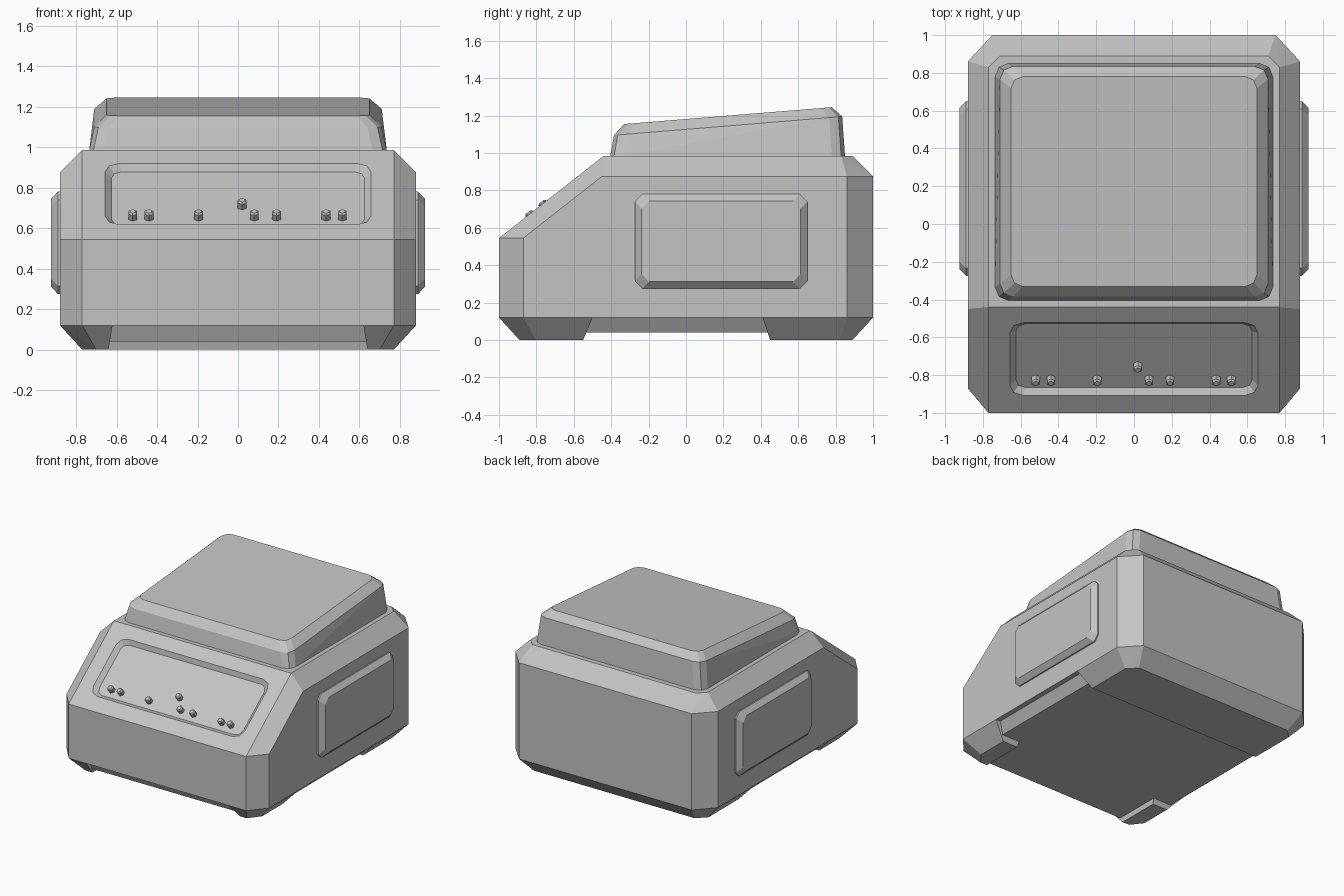
import bpy, bmesh, math
from mathutils import Matrix, Vector

cube = bpy.data.objects.get("Cube")
if cube:
    bpy.data.objects.remove(cube, do_unlink=True)

grey = bpy.data.materials.new("plain_grey")
grey.use_nodes = True
GREY = (0.55, 0.55, 0.55, 1)
grey.diffuse_color = GREY
grey.node_tree.nodes["Principled BSDF"].inputs["Base Color"].default_value = GREY


def hull(name, points, matrix=Matrix()):
    """Closed convex part wrapped around a few corner points."""
    bm = bmesh.new()
    for p in points:
        bm.verts.new(matrix @ Vector(p))
    result = bmesh.ops.convex_hull(bm, input=bm.verts)
    spare = {g for g in result["geom_interior"] + result["geom_unused"]
             if isinstance(g, bmesh.types.BMVert)}
    bmesh.ops.delete(bm, geom=list(spare), context="VERTS")
    bmesh.ops.dissolve_limit(bm, angle_limit=math.radians(1.5),
                             verts=bm.verts, edges=bm.edges)
    bmesh.ops.recalc_face_normals(bm, faces=bm.faces)
    mesh = bpy.data.meshes.new(name)
    bm.to_mesh(mesh)
    bm.free()
    mesh.materials.append(grey)
    obj = bpy.data.objects.new(name, mesh)
    bpy.context.collection.objects.link(obj)
    return obj


def mirrored(points):
    return [(s * x, y, z) for x, y, z in points for s in (1, -1)]


def ring(hx, v0, v1, r, steps=2):
    """Rectangle with faceted round corners, as (u, v) pairs."""
    pts = []
    for k, (sx, v) in enumerate(((1, v1), (-1, v1), (-1, v0), (1, v0))):
        cx, cv = sx * (hx - r), v - math.copysign(r, v - (v0 + v1) / 2)
        for i in range(steps + 1):
            a = math.pi / 2 * (k + i / steps)
            pts.append((cx + r * math.cos(a), cv + r * math.sin(a)))
    return pts


# Body: wedge-fronted housing with chamfered edges
body = hull("body", mirrored([
    (.77, -1, .12), (.88, -.87, .12), (.88, .86, .12), (.75, 1, .12),
    (.77, -1, .545), (.88, -.87, .545), (.88, -.45, .875),
    (.88, .86, .875), (.75, 1, .875),
    (.77, -.44, .985), (.77, .83, .985), (.71, .89, .985)]))

# Control panel frame lying on the sloped front
along = Vector((0, .56, .44)).normalized()
out = Vector((1, 0, 0)).cross(along)
slope = Matrix.Translation((0, -.715, .769)) @ Matrix(
    ((1, 0, 0), along, out)).transposed().to_4x4()

# Recess cut into the slope
DEPTH = .03
cutter = hull("panel_cutter",
              [(u, v, .03) for u, v in ring(.69, -.275, .275, .09)]
              + [(u, v, -DEPTH) for u, v in ring(.625, -.215, .215, .05)], slope)
cutter.hide_render = True
cut = body.modifiers.new("panel_recess", "BOOLEAN")
cut.operation, cut.solver, cut.object = "DIFFERENCE", "EXACT", cutter
bpy.context.view_layer.update()
carved = bpy.data.meshes.new_from_object(
    body.evaluated_get(bpy.context.evaluated_depsgraph_get()))
body.modifiers.clear()
body.data = carved
bpy.data.objects.remove(cutter, do_unlink=True)

# Buttons: small six-sided studs on the panel
spots = [(x, -.155) for x in (-.52, -.44, -.195, .08, .19, .435, .515)]
spots.append((.02, -.065))
for n, (u, v) in enumerate(spots):
    stud = []
    for r, h in ((.025, -DEPTH - .005), (.025, .004), (.016, .013)):
        for k in range(6):
            a = math.tau * (k + .5) / 6
            stud.append((u + r * math.cos(a), v + r * math.sin(a), h))
    hull(f"button_{n + 1}", stud, slope)

# Weighing pan: three stacked rings, tilted up towards the back
pan = [(x, y, .985) for x, y in ring(.735, -.405, .85, .07)]
for hx, y0, y1, r, z0, z1 in ((.71, -.385, .835, .07, 1.095, 1.195),
                              (.65, -.33, .78, .06, 1.155, 1.245)):
    pan += [(x, y, z0 + (z1 - z0) * (y - y0) / (y1 - y0))
            for x, y in ring(hx, y0, y1, r)]
hull("pan", pan)

# Raised side panels
for side, name in ((1, "left"), (-1, "right")):
    plate = []
    for x, g in ((.87, 0), (.89, 0), (.925, .037)):
        plate += [(side * x, .188 + u, .5275 + v)
                  for u, v in ring(.462 - g, -.2525 + g, .2525 - g, .04, 1)]
    hull(f"{name}_side_panel", plate)

# Underside: base plate, full-width rear foot, two front feet
hull("base_plate", mirrored([
    (.84, -.83, .12), (.74, -.95, .12), (.84, .8, .12),
    (.79, -.8, .04), (.71, -.91, .04), (.79, .8, .04)]))
hull("rear_foot", mirrored([
    (.88, .41, .12), (.88, .86, .12), (.75, 1, .12),
    (.77, .45, 0), (.77, .82, 0), (.70, .89, 0)]))
for side, name in ((1, "left"), (-1, "right")):
    hull(f"{name}_front_foot", [(side * x, y, z) for x, y, z in (
        (.62, -1, .12), (.77, -1, .12), (.88, -.87, .12), (.88, -.5, .12),
        (.62, -.5, .12), (.64, -.89, 0), (.70, -.89, 0), (.77, -.80, 0),
        (.77, -.55, 0), (.64, -.55, 0))])
